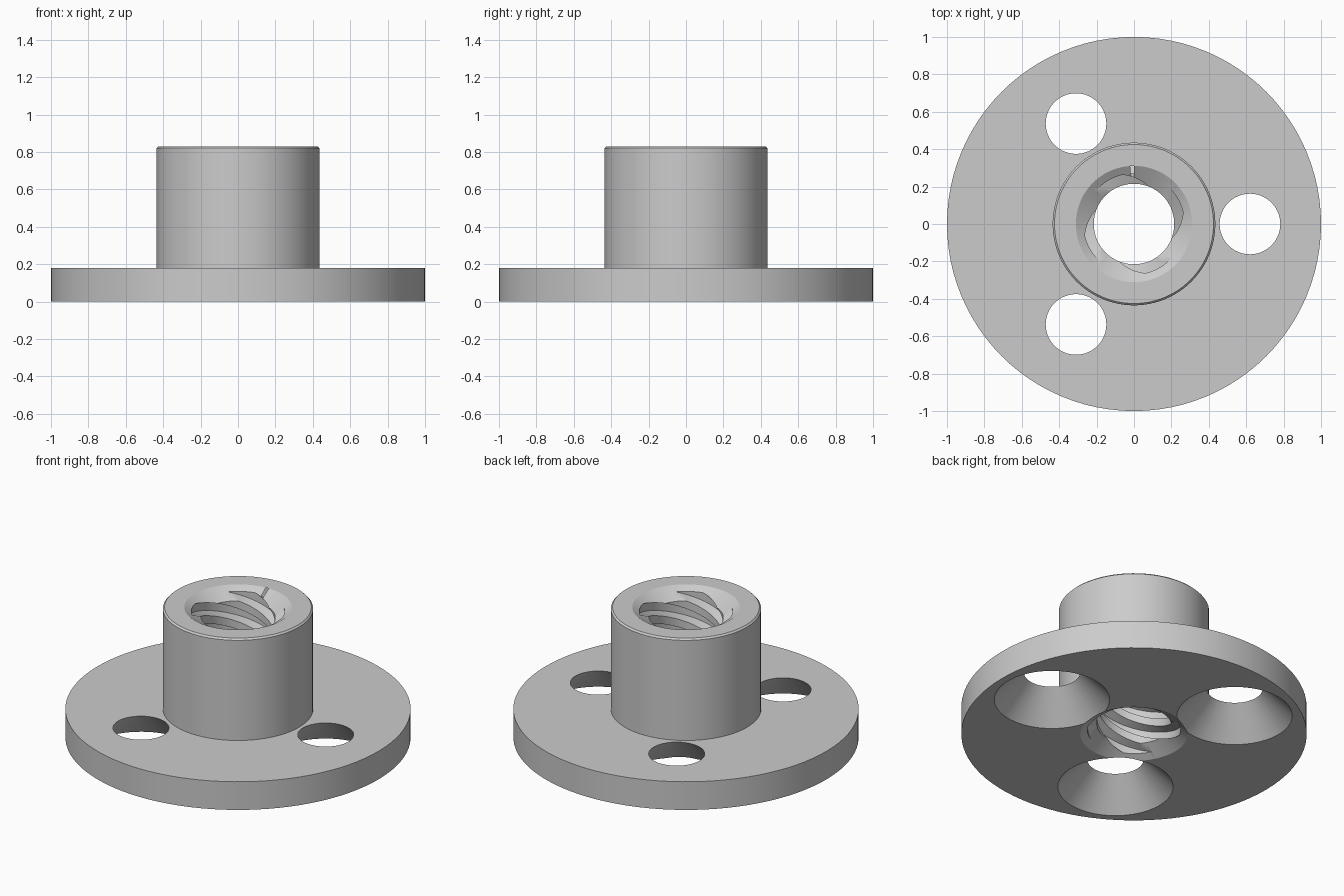
import bpy, bmesh, math

old = bpy.data.objects.get("Cube")
if old:
    bpy.data.objects.remove(old, do_unlink=True)

SEG = 96
HEIGHT, FLANGE_H = 0.83, 0.18
ROOT_R, CREST_R, MOUTH_R = 0.27, 0.215, 0.31
STARTS, PITCH = 4, 0.1333
LEAD = STARTS * PITCH
CHAMFER_SLOPE = 0.61

steel = bpy.data.materials.new("plain grey metal")
steel.use_nodes = True
grey = (0.6, 0.6, 0.6, 1)
steel.diffuse_color = grey
steel.node_tree.nodes["Principled BSDF"].inputs["Base Color"].default_value = grey


def to_object(name, bm):
    bmesh.ops.recalc_face_normals(bm, faces=bm.faces[:])
    mesh = bpy.data.meshes.new(name)
    bm.to_mesh(mesh)
    bm.free()
    mesh.materials.append(steel)
    obj = bpy.data.objects.new(name, mesh)
    bpy.context.collection.objects.link(obj)
    return obj


def lathe(name, profile, centre=(0, 0), seg=SEG):
    """Solid of revolution from (radius, z) points, capped flat at both ends."""
    bm = bmesh.new()
    rings = [[bm.verts.new((centre[0] + r * math.cos(math.tau * i / seg),
                            centre[1] + r * math.sin(math.tau * i / seg), z))
              for i in range(seg)] for r, z in profile]
    for a, b in zip(rings, rings[1:]):
        for i in range(seg):
            j = (i + 1) % seg
            bm.faces.new((a[i], a[j], b[j], b[i]))
    bm.faces.new(rings[0])
    bm.faces.new(rings[-1])
    return to_object(name, bm)


def thread_tap(name, z0, repeats):
    """Solid multi-start screw whose profile climbs one lead per turn."""
    # one pitch: ridge crest, flank, groove, flank
    tooth = [(CREST_R, -0.05), (CREST_R, 0.0), (ROOT_R, 0.016), (ROOT_R, 0.067)]
    profile = [(r, z0 + z + k * PITCH) for k in range(repeats) for r, z in tooth]
    shift, count = STARTS * len(tooth), len(profile)
    bm = bmesh.new()
    cols = []
    for i in range(SEG):
        a = math.tau * i / SEG
        cols.append([bm.verts.new((r * math.cos(a), r * math.sin(a), z + LEAD * i / SEG))
                     for r, z in profile])
    for i in range(SEG - 1):
        for j in range(count - 1):
            bm.faces.new((cols[i][j], cols[i + 1][j], cols[i + 1][j + 1], cols[i][j + 1]))
    # the seam joins one lead higher up
    for j in range(count - 1 - shift):
        bm.faces.new((cols[-1][j], cols[0][j + shift], cols[0][j + shift + 1], cols[-1][j + 1]))
    # end fans
    low = bm.verts.new((0, 0, z0 - 0.3))
    high = bm.verts.new((0, 0, z0 + repeats * PITCH + LEAD + 0.3))
    bottom = [c[0] for c in cols] + cols[0][shift:0:-1]
    top = [c[-1] for c in cols] + cols[-1][-2:-shift - 2:-1]
    for loop, tip in ((bottom, low), (top, high)):
        for a, b in zip(loop, loop[1:] + loop[:1]):
            bm.faces.new((a, b, tip))
    return to_object(name, bm)


# Flange and barrel
nut = lathe("flanged_nut", [(1, 0), (1, FLANGE_H), (0.435, FLANGE_H),
                            (0.435, HEIGHT - 0.01), (0.425, HEIGHT)])

# Countersunk mounting holes, wide at the underside
cutters = []
over = 0.02
for k in range(3):
    a = math.tau * k / 3
    cutters.append(lathe("countersink_cutter", [(0.333 + over, -over), (0.162, FLANGE_H),
                                                (0.162, FLANGE_H + over)],
                         (0.62 * math.cos(a), 0.62 * math.sin(a)), 64))

# Chamfered mouths of the bore
depth = MOUTH_R * CHAMFER_SLOPE
rim = MOUTH_R + over / CHAMFER_SLOPE
cutters.append(lathe("top_mouth_cutter", [(0.01, HEIGHT - depth), (rim, HEIGHT + over)]))
cutters.append(lathe("bottom_mouth_cutter", [(rim, -over), (0.01, depth)]))

# Threaded bore, phased so each ridge runs out into the mouth
cutters.append(thread_tap("thread_cutter", 0.051 - 6 * PITCH, 14))

for cutter in cutters:
    cutter.hide_render = True
    mod = nut.modifiers.new(cutter.name, "BOOLEAN")
    mod.operation = "DIFFERENCE"
    mod.solver = "EXACT"
    mod.object = cutter

# Bake the cuts, then drop the cutters
bpy.context.view_layer.update()
baked = bpy.data.meshes.new_from_object(nut.evaluated_get(bpy.context.evaluated_depsgraph_get()))
nut.modifiers.clear()
nut.data = baked
for cutter in cutters:
    bpy.data.objects.remove(cutter, do_unlink=True)
baked.materials.clear()
baked.materials.append(steel)
for face in baked.polygons:
    face.material_index = 0

bpy.ops.object.select_all(action="DESELECT")
nut.select_set(True)
bpy.context.view_layer.objects.active = nut
bpy.ops.object.shade_smooth_by_angle(angle=math.radians(25))
